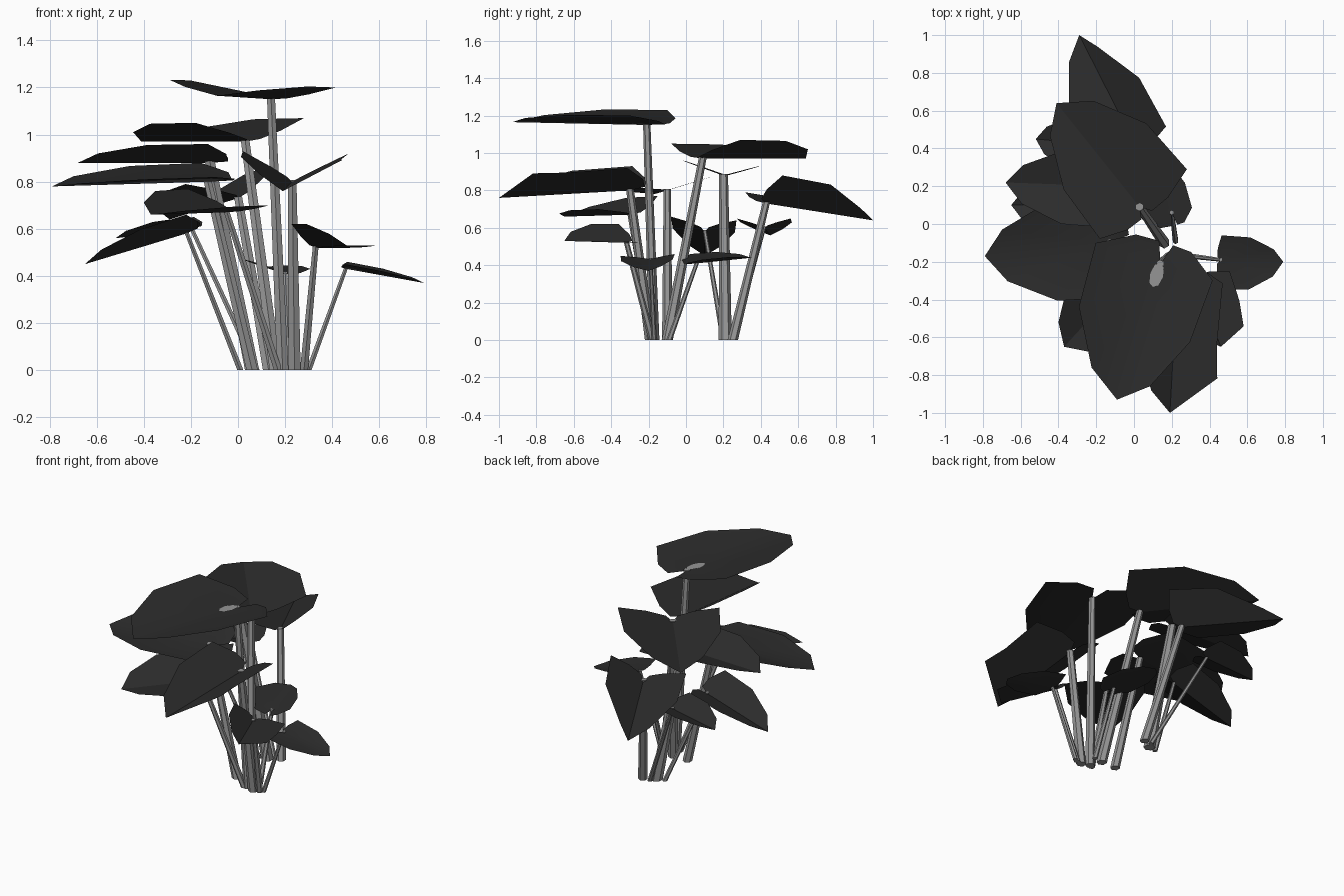
import bpy, bmesh
from mathutils import Vector, Matrix

cube = bpy.data.objects.get("Cube")
if cube:
    bpy.data.objects.remove(cube)


def make_material(name, value):
    mat = bpy.data.materials.new(name)
    mat.use_nodes = True
    colour = (value, value, value, 1)
    mat.diffuse_color = colour
    mat.node_tree.nodes["Principled BSDF"].inputs["Base Color"].default_value = colour
    return mat


LEAF = make_material("charcoal leaf", 0.025)
STEM = make_material("mid grey stem", 0.3)


def finish(name, bm, mat):
    mesh = bpy.data.meshes.new(name)
    bm.to_mesh(mesh)
    bm.free()
    mesh.materials.append(mat)
    obj = bpy.data.objects.new(name, mesh)
    bpy.context.collection.objects.link(obj)
    bpy.context.view_layer.objects.active = obj
    obj.select_set(True)
    bpy.ops.object.shade_smooth_by_angle()
    obj.select_set(False)


def half_outline(lobe, shoulder):
    """Half of a heart-shaped leaf: (along midrib, across blade)."""
    return [(-0.23 * lobe, 0.12), (-0.22 * lobe, 0.47), (0, 1), (0.46, 0.95),
            (0.84 - 0.12 * (shoulder > 0.8), shoulder)]


def add_blade(name, joint, tip, widths, rises, lobe, shoulders):
    """Folded heart blade; paired values are (left, right) of the midrib."""
    bm = bmesh.new()
    rib = tip - joint
    across = Vector((-rib.y, rib.x, 0)).normalized()
    centre, end = bm.verts.new(joint), bm.verts.new(tip)
    for sign, width, rise, shoulder in zip((1, -1), widths, rises, shoulders):
        edge = [bm.verts.new(joint + rib * u + across * (sign * width * v)
                             + Vector((0, 0, rise * v)))
                for u, v in half_outline(lobe, shoulder)]
        edge.append(end)
        for a, b in zip(edge, edge[1:]):
            bm.faces.new((centre, a, b) if sign < 0 else (centre, b, a))
    finish(name, bm, LEAF)


def add_stem(name, root, top, thick):
    """Tapered six-sided stalk with its foot cut level with the ground."""
    bm = bmesh.new()
    bmesh.ops.create_cone(bm, cap_ends=True, segments=6, radius1=thick,
                          radius2=thick * 0.7, depth=1)
    for v in bm.verts:
        mid = root.lerp(top, v.co.z + 0.5)
        v.co = Vector((v.co.x + mid.x, v.co.y + mid.y, mid.z))
    finish(name, bm, STEM)


def add_plant(name, root, joint, tip, widths, rises, thick=0.025, lobe=1.0,
              shoulders=(0.5, 0.5)):
    joint = Vector(joint)
    # The stalk end just shows through the blade
    add_stem(name + "_stem", Vector((*root, 0)), joint + Vector((0, 0, 0.008)), thick)
    add_blade(name + "_leaf", joint, Vector(tip), widths, rises, lobe, shoulders)


# Tall leaves
add_plant("top", (0.19, -0.17), (0.14, -0.21, 1.15), (-0.09, -0.93, 1.165),
          (0.29, 0.36), (0.05, 0.08), 0.028, 0.65)
add_plant("back_upper", (0.16, -0.1), (0.03, 0.09, 0.97), (-0.41, 0.64, 0.97),
          (0.27, 0.32), (0.08, 0.10), 0.03, 0.35)
add_plant("back_low", (0.13, 0.25), (0.0, 0.43, 0.73), (-0.29, 1.0, 0.64),
          (0.25, 0.19), (0.06, 0.15), 0.028, 0.3, (0.45, 0.32))
add_plant("side_upper", (0.06, 0.21), (-0.12, 0.2, 0.88), (-0.68, 0.22, 0.88),
          (0.22, 0.19), (0.08, 0.05), 0.035, 0.6)
add_plant("side_middle", (0.06, -0.1), (-0.13, -0.1, 0.80), (-0.79, -0.17, 0.78),
          (0.29, 0.26), (0.02, 0.08), 0.028, 0.7)
add_plant("front_middle", (0.24, -0.19), (0.23, -0.3, 0.80), (0.19, -1.0, 0.76),
          (0.24, 0.21), (0.12, 0.13), 0.03, 0.5, (1.0, 0.5))

# Short leaves
add_plant("front_left_low", (0.3, -0.17), (0.46, -0.19, 0.43), (0.79, -0.2, 0.37),
          (0.13, 0.16), (0.03, 0.02), 0.014, 0.25)
add_plant("front_left_upper", (0.28, -0.18), (0.33, -0.32, 0.52), (0.46, -0.65, 0.53),
          (0.19, 0.11), (0.0, 0.10), 0.02, 0.5, (0.8, 0.5))
add_plant("front_right", (0.17, -0.18), (-0.05, -0.3, 0.67), (-0.37, -0.65, 0.66),
          (0.25, 0.22), (0.03, 0.10), 0.02, 0.5)
add_plant("side_low", (0.01, 0.2), (-0.22, 0.1, 0.58), (-0.65, 0.1, 0.45),
          (0.18, 0.17), (0.08, 0.06), 0.015, 0.5)
add_plant("back_right_low", (0.08, 0.25), (-0.2, 0.42, 0.60), (-0.52, 0.45, 0.56),
          (0.15, 0.14), (0.05, 0.05), 0.015, 0.6)
add_plant("back_left_low", (0.22, -0.09), (0.2, 0.06, 0.41), (0.13, 0.35, 0.44),
          (0.16, 0.11), (0.05, 0.02), 0.016)

# Flattened stalk end lying along the top leaf's midrib
bm = bmesh.new()
bmesh.ops.create_circle(bm, cap_ends=True, segments=8, radius=0.035,
                        matrix=Matrix.Translation((0.12, -0.27, 1.163))
                        @ Matrix.Rotation(-0.3, 4, "Z")
                        @ Matrix.Diagonal((1, 2, 1, 1)))
finish("top_stem_end", bm, STEM)
